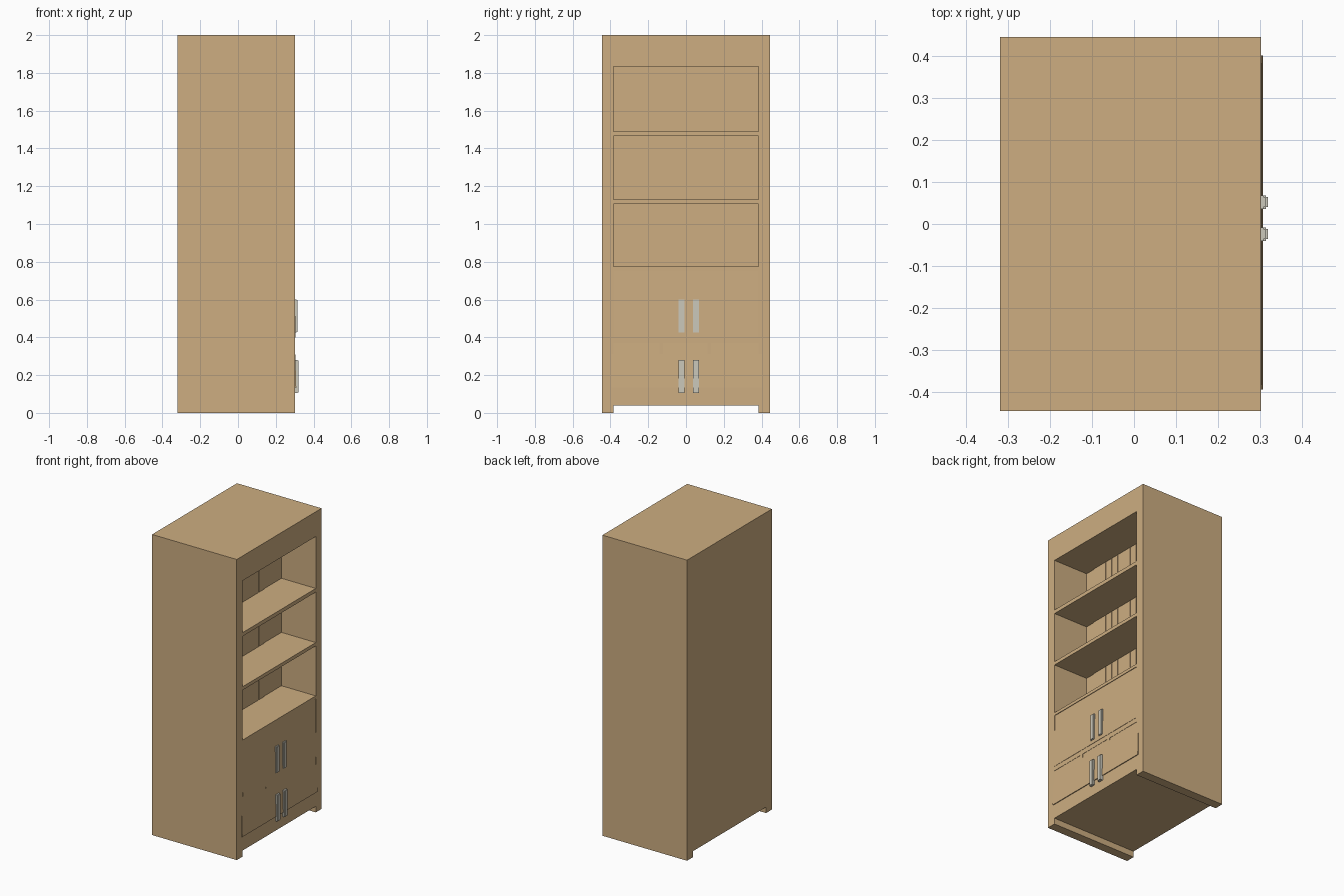
import bpy, bmesh

if "Cube" in bpy.data.objects:
    bpy.data.objects.remove(bpy.data.objects["Cube"])


def material(name, rgb):
    m = bpy.data.materials.new(name)
    m.diffuse_color = (*rgb, 1)
    m.use_nodes = True
    m.node_tree.nodes["Principled BSDF"].inputs["Base Color"].default_value = m.diffuse_color
    return m


wood = material("light_wood", (0.61, 0.42, 0.22))
metal = material("pale_metal", (0.60, 0.58, 0.50))


def add_box(bm, x, y, z, lean=0.0):
    """Box from three (min, max) ranges; lean moves the top edge along x."""
    verts = bmesh.ops.create_cube(bm, size=1)["verts"]
    for v in verts:
        top = v.co.z > 0
        v.co = [r[0] if c < 0 else r[1] for c, r in zip(v.co, (x, y, z))]
        if top:
            v.co.x += lean


def make(name, boxes, mat):
    bm = bmesh.new()
    for b in boxes:
        add_box(bm, *b)
    me = bpy.data.meshes.new(name)
    bm.to_mesh(me)
    bm.free()
    me.materials.append(mat)
    ob = bpy.data.objects.new(name, me)
    bpy.context.collection.objects.link(ob)
    return ob


FRONT, BACK, SHELF_BACK = 0.303, -0.32, 0.05
IN = 0.385   # half width of the openings

# Cabinet carcass, with openings cut into it
carcass = make("cabinet_carcass", [((BACK, FRONT), (-0.446, 0.446), (0, 2))], wood)
cuts = []
cubbies = [(0.775, 1.107), (1.13, 1.465), (1.49, 1.835)]
for z in cubbies:
    cuts.append(((SHELF_BACK, 0.5), (-IN, IN), z))
cuts.append(((0.27, 0.5), (-IN, IN), (0.40, 0.755)))            # upper door recess
for y in [(-IN, -0.139), (-0.121, 0.114), (0.132, IN)]:          # lower door recesses
    cuts.append(((0.27, 0.5), y, (0.25, 0.37)))
cuts.append(((-0.5, 0.5), (-IN, IN), (-0.1, 0.04)))             # gap between the feet
cutter = make("opening_cutter", cuts, wood)
cutter.hide_render = True
mod = carcass.modifiers.new("openings", "BOOLEAN")
mod.object = cutter
mod.operation = "DIFFERENCE"
mod.solver = "EXACT"
bpy.context.view_layer.objects.active = carcass
bpy.ops.object.modifier_apply(modifier=mod.name)
bpy.data.objects.remove(cutter)

# Thin vertical slats on the back of each cubby
slats = []
for z0, z1 in cubbies:
    for i in range(9):
        y = -0.317 + i * 0.0575
        slats.append(((SHELF_BACK - 0.01, SHELF_BACK + 0.004),
                      (y + 0.002, y + 0.0555), (z0, z1)))
make("back_slats", slats, wood)

# Doors, each leaning back slightly at the top
make("upper_door", [((0.275, 0.305), (-IN, IN), (0.40, 0.755), -0.006)], wood)
make("lower_door", [((0.28, 0.3085), (-0.395, 0.402), (0.135, 0.37), -0.0073)], wood)

# Paired bar handles: a mount and a slightly narrower grip
for name, z0, z1, out in [("upper", 0.425, 0.60, 0.314), ("lower", 0.105, 0.28, 0.32)]:
    for side, y0 in [("left", -0.04), ("right", 0.036)]:
        make(f"{name}_{side}_handle", [
            ((0.30, out - 0.005), (y0, y0 + 0.032), (z0, z1)),
            ((0.30, out), (y0 + 0.004, y0 + 0.028), (z0 + 0.003, z1 - 0.003)),
        ], metal)
